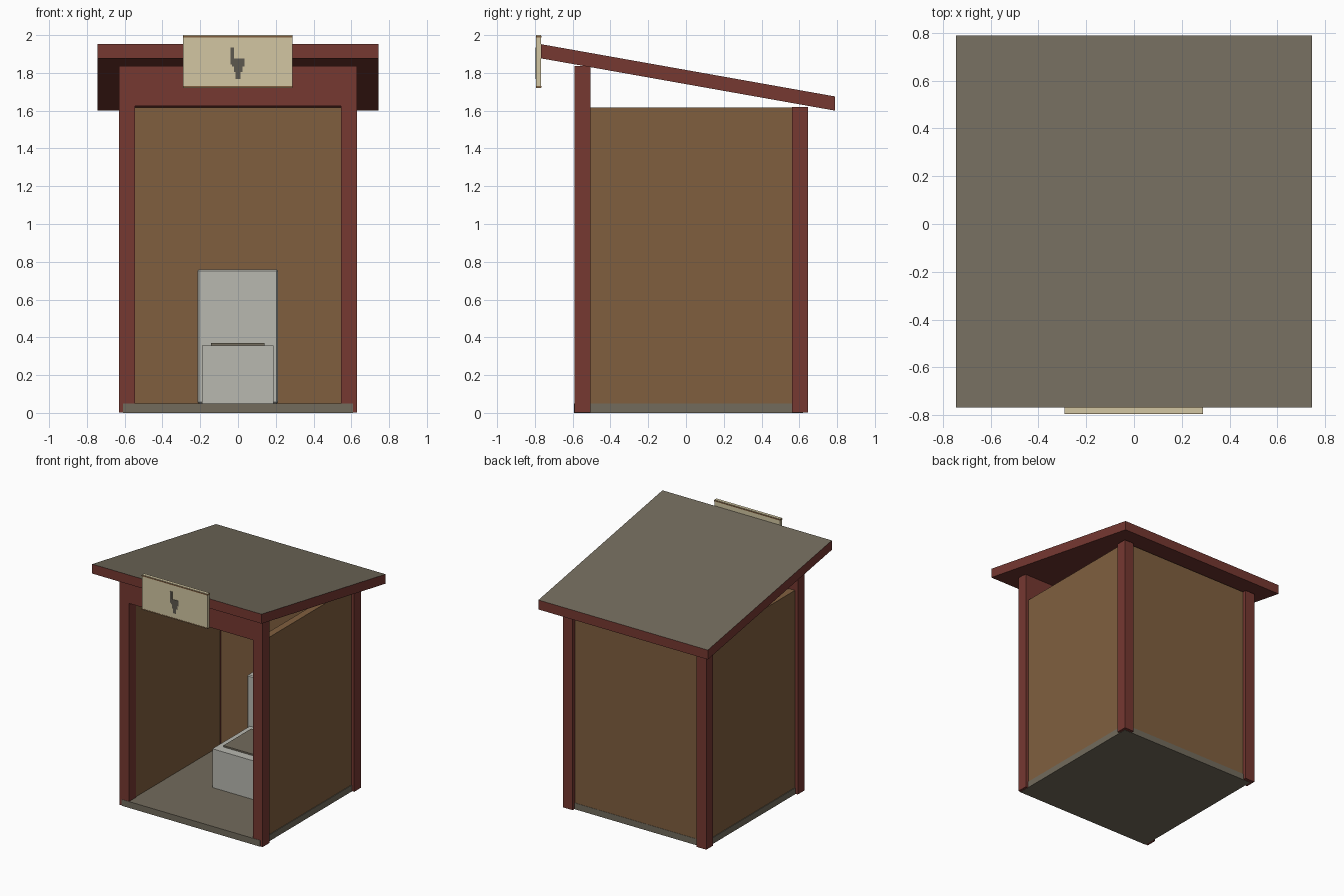
import bpy, bmesh

if "Cube" in bpy.data.objects:
    bpy.data.objects.remove(bpy.data.objects["Cube"])


def material(name, rgb):
    # sRGB 0-255 to linear
    lin = [((c / 255 + 0.055) / 1.055) ** 2.4 for c in rgb]
    m = bpy.data.materials.new(name)
    m.diffuse_color = (*lin, 1)
    m.use_nodes = True
    m.node_tree.nodes["Principled BSDF"].inputs["Base Color"].default_value = m.diffuse_color
    return m


RED = material("red_trim", (118, 56, 49))
WOOD = material("brown_wood", (128, 95, 63))
GREY = material("warm_grey", (114, 107, 92))
CREAM = material("cream", (210, 198, 162))
WHITE = material("porcelain", (184, 184, 176))
DARK = material("dark_grey", (92, 88, 78))


def box(name, x, y, z, mat, bevel=0.0):
    bm = bmesh.new()
    bmesh.ops.create_cube(bm, size=1)
    for v in bm.verts:
        for i, r in enumerate((x, y, z)):
            v.co[i] = r[0] if v.co[i] < 0 else r[1]
    if bevel:
        bmesh.ops.bevel(bm, geom=bm.edges[:], offset=bevel, segments=1,
                        affect='EDGES', profile=0.5)
    me = bpy.data.meshes.new(name)
    bm.to_mesh(me)
    bm.free()
    ob = bpy.data.objects.new(name, me)
    bpy.context.collection.objects.link(ob)
    me.materials.append(mat)
    return ob


# Floor slab
box("floor", (-0.61, 0.61), (-0.592, 0.62), (0, 0.05), GREY)

# Corner posts and side walls, mirrored
for s, side in ((-1, "left"), (1, "right")):
    post_x = sorted((s * 0.545, s * 0.63))
    box(side + "_front_post", post_x, (-0.59, -0.505), (0.002, 1.837), RED)
    box(side + "_back_post", post_x, (0.56, 0.645), (0.002, 1.62), RED)
    box(side + "_wall", sorted((s * 0.55, s * 0.605)), (-0.505, 0.562),
        (0.05, 1.618), WOOD)

# Back wall and door lintel
box("back_wall", (-0.548, 0.548), (0.565, 0.618), (0.05, 1.618), WOOD)
box("door_lintel", (-0.545, 0.545), (-0.59, -0.505), (1.625, 1.837), RED)

# Sloping roof with a grey top
roof = box("roof", (-0.745, 0.745), (-0.768, 0.79), (1.60, 1.675), RED)
for v in roof.data.vertices:
    if v.co.y < 0:
        v.co.z += 0.277
roof.data.update()
roof.data.materials.append(GREY)
for p in roof.data.polygons:
    if p.normal.z > 0.5:
        p.material_index = 1

# Sign board with thin rims
box("sign_board", (-0.29, 0.288), (-0.793, -0.768), (1.72, 2.0), CREAM)
for name, z in (("sign_top_rim", (1.988, 1.996)), ("sign_bottom_rim", (1.723, 1.730))):
    box(name, (-0.291, 0.289), (-0.795, -0.766), z, WOOD)

# Pointing hand on the sign: finger, palm, wrist
for name, x, z in (("hand_finger", (-0.041, -0.022), (1.845, 1.935)),
                   ("hand_palm", (-0.033, 0.034), (1.835, 1.877)),
                   ("hand_heel", (-0.022, 0.024), (1.805, 1.835)),
                   ("hand_wrist", (-0.014, 0.012), (1.768, 1.805))):
    box(name, x, (-0.796, -0.792), z, DARK)

# Toilet
box("toilet_tank", (-0.215, 0.213), (0.42, 0.566), (0.05, 0.76), WHITE, 0.008)
box("toilet_bowl", (-0.19, 0.187), (-0.05, 0.424), (0.05, 0.358), WHITE)
box("toilet_seat", (-0.143, 0.141), (0.02, 0.37), (0.357, 0.37), GREY)
